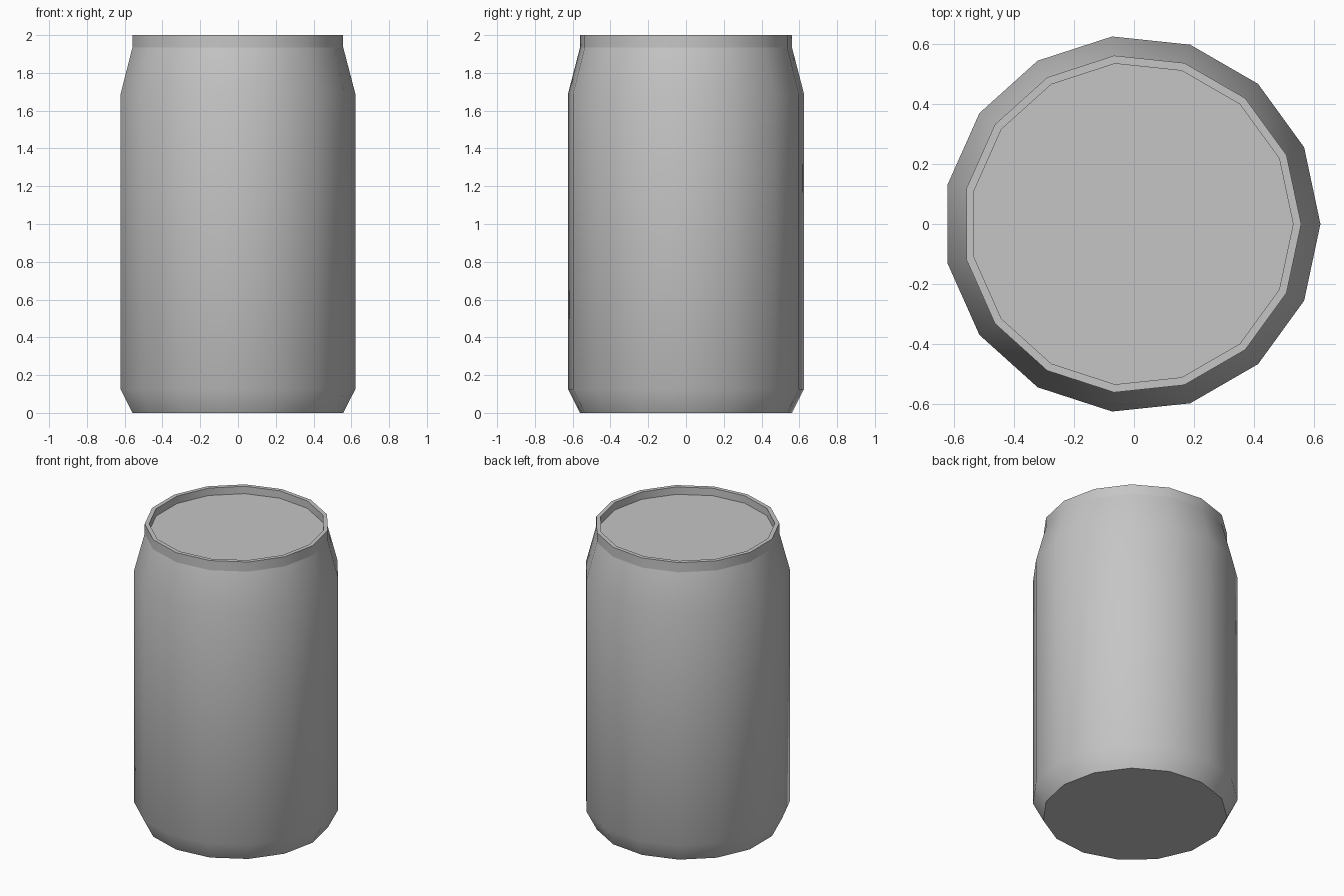
import bpy, bmesh, math

SIDES = 15
SHIFT = -0.007  # centres the odd-sided outline on x = 0

cube = bpy.data.objects.get("Cube")
if cube:
    bpy.data.objects.remove(cube, do_unlink=True)

# Single plain metal colour
metal = bpy.data.materials.new("Plain grey metal")
metal.use_nodes = True
grey = (0.56, 0.56, 0.56, 1)
metal.diffuse_color = grey
metal.node_tree.nodes["Principled BSDF"].inputs["Base Color"].default_value = grey


def lathe(name, profile, cap_first=False, cap_last=False):
    """Revolve (radius, height) points, listed from the outside bottom up."""
    bm = bmesh.new()
    rings = []
    for r, z in profile:
        angles = [math.tau * i / SIDES for i in range(SIDES)]
        rings.append([bm.verts.new((r * math.cos(a) + SHIFT, r * math.sin(a), z))
                      for a in angles])
    for low, high in zip(rings, rings[1:]):
        for i in range(SIDES):
            j = (i + 1) % SIDES
            bm.faces.new((low[i], low[j], high[j], high[i]))
    if cap_first:
        bm.faces.new(rings[0][::-1])
    if cap_last:
        bm.faces.new(rings[-1])
    mesh = bpy.data.meshes.new(name)
    bm.to_mesh(mesh)
    bm.free()
    mesh.materials.append(metal)
    obj = bpy.data.objects.new(name, mesh)
    bpy.context.collection.objects.link(obj)
    bpy.ops.object.select_all(action='DESELECT')
    obj.select_set(True)
    bpy.context.view_layer.objects.active = obj
    bpy.ops.object.shade_smooth_by_angle(angle=math.radians(30))
    return obj


# Can body: flat base, bevelled foot, straight wall and tapered shoulder
lathe("can_body", [(0.564, 0), (0.628, 0.125), (0.628, 1.69), (0.564, 1.935)],
      cap_first=True)

# Upright neck and rim, with the recessed lid inside
lathe("rim_and_lid", [(0.564, 1.935), (0.564, 2), (0.537, 2), (0.537, 1.95)],
      cap_last=True)
